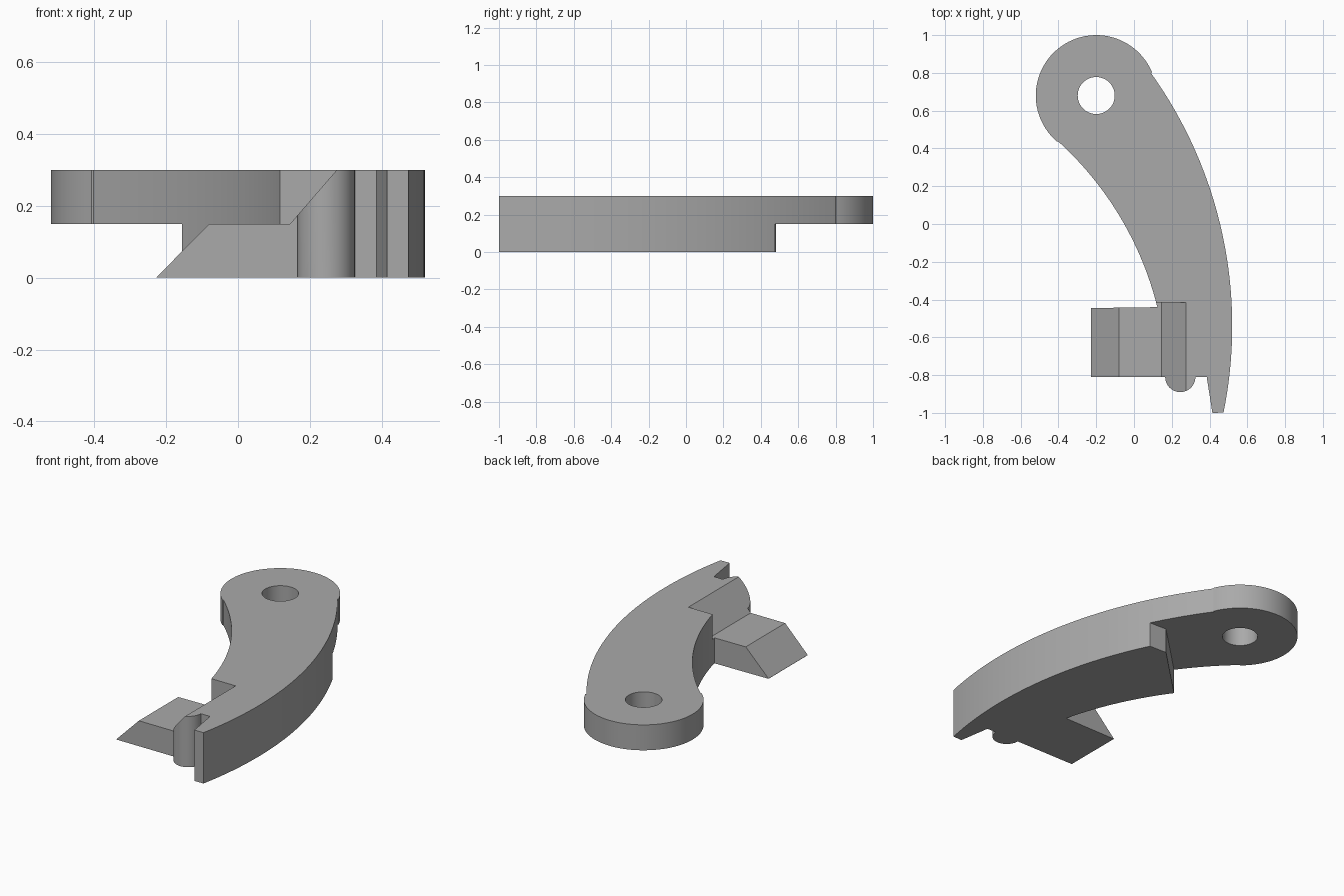
import bpy, bmesh
from math import cos, sin, radians
from mathutils import Vector

cube = bpy.data.objects.get("Cube")
if cube:
    bpy.data.objects.remove(cube, do_unlink=True)


def arc(cx, cy, r, start, end, n):
    """Points along an arc, angles in degrees."""
    angles = [radians(start + (end - start) * i / n) for i in range(n + 1)]
    return [(cx + r * cos(a), cy + r * sin(a)) for a in angles]


def prism(name, outline, low, high, axis="z"):
    """Extrude a flat outline along z, or an x-z profile along y."""
    place = (lambda u, v, h: (u, v, h)) if axis == "z" else (lambda u, v, h: (u, h, v))
    bm = bmesh.new()
    face = bm.faces.new([bm.verts.new(place(u, v, low)) for u, v in outline])
    grown = bmesh.ops.extrude_face_region(bm, geom=[face])["geom"]
    shift = Vector(place(0, 0, high - low))
    bmesh.ops.translate(bm, vec=shift, verts=[g for g in grown if isinstance(g, bmesh.types.BMVert)])
    bmesh.ops.recalc_face_normals(bm, faces=bm.faces)
    mesh = bpy.data.meshes.new(name)
    bm.to_mesh(mesh)
    bm.free()
    obj = bpy.data.objects.new(name, mesh)
    bpy.context.collection.objects.link(obj)
    return obj


def cut(target, cutter):
    """Subtract the cutter from the target and discard it."""
    cutter.hide_render = True
    mod = target.modifiers.new("cut", "BOOLEAN")
    mod.operation, mod.solver, mod.object = "DIFFERENCE", "EXACT", cutter
    bpy.context.view_layer.objects.active = target
    bpy.ops.object.modifier_apply(modifier=mod.name)
    bpy.data.objects.remove(cutter, do_unlink=True)


# Curved arm with pivot eye, hook block, rounded bump and pointed tip
pivot = (-0.20, 0.68)
outline = arc(-1.78, -0.54, 2.3, -11.5, 35.6, 32)
outline += arc(*pivot, 0.32, 22.5, 229.5, 48)
outline += arc(-1.584, -0.866, 1.76, 47.8, 14, 24)
outline += [(-0.227, -0.445), (-0.227, -0.81)]
outline += arc(0.245, -0.81, 0.08, 180, 360, 20)
outline += [(0.385, -0.81), (0.415, -1)]
arm = prism("lever_arm", outline, 0, 0.3)

# Ramp and sloped end above the hook
ramp = [(-0.327, -0.1), (-0.08, 0.15), (0.145, 0.15), (0.275, 0.3),
        (0.275, 0.4), (-0.327, 0.4)]
cut(arm, prism("hook_cutter", ramp, -0.95, -0.415, "y"))

# Thinner section under the pivot eye
relief = [(0.6, 0.465), (0.17, 0.48), (-0.3, 0.02), (-0.7, 0.02), (-0.7, 1.2), (0.6, 1.2)]
cut(arm, prism("relief_cutter", relief, -0.1, 0.15))

# Pivot hole
cut(arm, prism("hole_cutter", arc(*pivot, 0.098, 0, 352.5, 47), -0.1, 0.4))

# Plain grey finish
grey = bpy.data.materials.new("plain_grey")
grey.use_nodes = True
colour = (0.4, 0.4, 0.4, 1)
grey.diffuse_color = colour
grey.node_tree.nodes["Principled BSDF"].inputs["Base Color"].default_value = colour
arm.data.materials.clear()
arm.data.materials.append(grey)

bpy.ops.object.select_all(action="DESELECT")
arm.select_set(True)
bpy.context.view_layer.objects.active = arm
bpy.ops.object.shade_smooth_by_angle(angle=radians(20))
